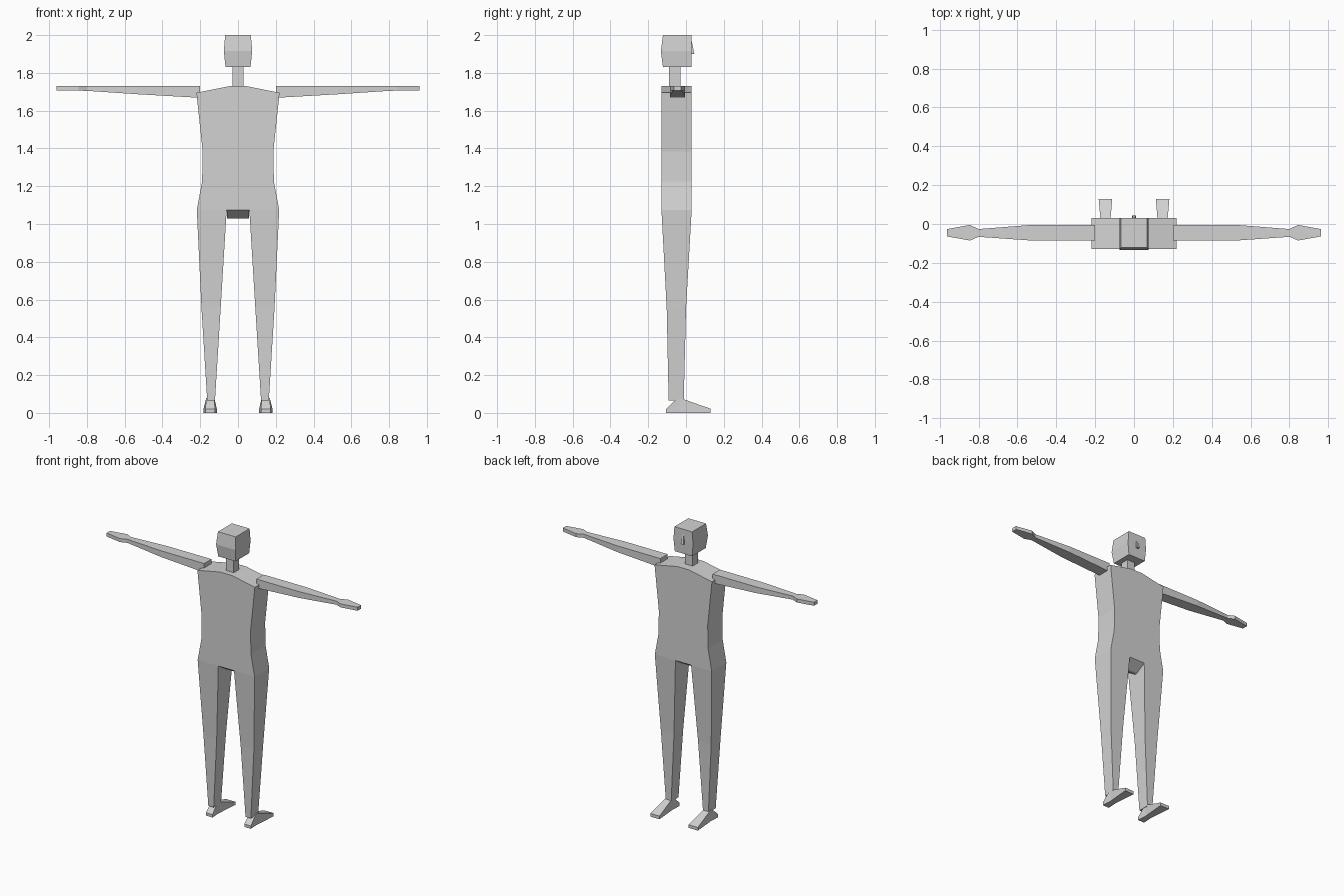
import bpy
import bmesh

if "Cube" in bpy.data.objects:
    bpy.data.objects.remove(bpy.data.objects["Cube"])

skin = bpy.data.materials.new("plain_grey")
skin.diffuse_color = (0.65, 0.65, 0.65, 1)
skin.use_nodes = True
skin.node_tree.nodes["Principled BSDF"].inputs["Base Color"].default_value = skin.diffuse_color


def loft(name, rings):
    """Flat-faced solid through a list of four-cornered rings."""
    bm = bmesh.new()
    loops = [[bm.verts.new(p) for p in ring] for ring in rings]
    for a, b in zip(loops, loops[1:]):
        for i in range(4):
            j = (i + 1) % 4
            bm.faces.new((a[i], a[j], b[j], b[i]))
    bm.faces.new(loops[0][::-1])
    bm.faces.new(loops[-1])
    bmesh.ops.recalc_face_normals(bm, faces=bm.faces)
    mesh = bpy.data.meshes.new(name)
    bm.to_mesh(mesh)
    bm.free()
    mesh.materials.append(skin)
    obj = bpy.data.objects.new(name, mesh)
    bpy.context.collection.objects.link(obj)
    return obj


def ring_z(z, x0, x1, y0, y1):
    return [(x0, y0, z), (x1, y0, z), (x1, y1, z), (x0, y1, z)]


def ring_x(x, y0, y1, z0, z1):
    return [(x, y0, z0), (x, y1, z0), (x, y1, z1), (x, y0, z1)]


def ring_y(y, x0, x1, z0, z1):
    return [(x0, y, z0), (x1, y, z0), (x1, y, z1), (x0, y, z1)]


def pair(name, rings):
    """Build a right-hand part and its mirror image."""
    loft(name + "_right", rings)
    loft(name + "_left", [[(-x, y, z) for x, y, z in r] for r in rings])


# torso: hips, waist, chest, shoulders, neck base
loft("torso", [ring_z(z, -w, w, -0.13, 0.03) for z, w in
               ((1.075, 0.218), (1.225, 0.19), (1.385, 0.187),
                (1.695, 0.22), (1.73, 0.045))])

# wedge between the legs
loft("crotch", [ring_z(1.075, -0.06, 0.06, -0.13, 0.03),
                ring_z(1.03, -0.058, 0.058, -0.06, -0.04)])

# neck and head
loft("neck", [ring_z(1.72, -0.03, 0.03, -0.09, -0.03),
              ring_z(1.84, -0.03, 0.03, -0.09, -0.03)])
loft("head", [ring_z(1.83, -0.066, 0.066, -0.122, 0.028),
              ring_z(1.915, -0.075, 0.075, -0.133, 0.03),
              ring_z(2.0, -0.068, 0.068, -0.122, 0.03)])

# nose: narrow at the bridge, deepest at the tip
loft("nose", [ring_z(1.90, -0.010, 0.010, 0.02, 0.044),
              ring_z(1.965, -0.005, 0.005, 0.02, 0.031)])

# legs: ankle, knee, hip
pair("leg", [ring_z(0.065, 0.122, 0.163, -0.092, -0.012),
             ring_z(0.55, 0.092, 0.193, -0.102, 0.0),
             ring_z(1.075, 0.06, 0.218, -0.13, 0.03)])

# feet: heel, ankle, toe
pair("foot", [ring_y(-0.105, 0.122, 0.172, 0, 0.02),
              ring_y(-0.065, 0.124, 0.17, 0, 0.06),
              ring_y(-0.035, 0.126, 0.168, 0, 0.08),
              ring_y(0.13, 0.112, 0.182, 0, 0.022)])

# arms: shoulder, elbow, wrist, palm, fingertips
pair("arm", [ring_x(0.20, -0.085, -0.005, 1.668, 1.73),
             ring_x(0.53, -0.085, -0.005, 1.687, 1.73),
             ring_x(0.80, -0.066, -0.026, 1.705, 1.73),
             ring_x(0.845, -0.085, -0.005, 1.706, 1.73),
             ring_x(0.962, -0.064, -0.026, 1.706, 1.73)])
